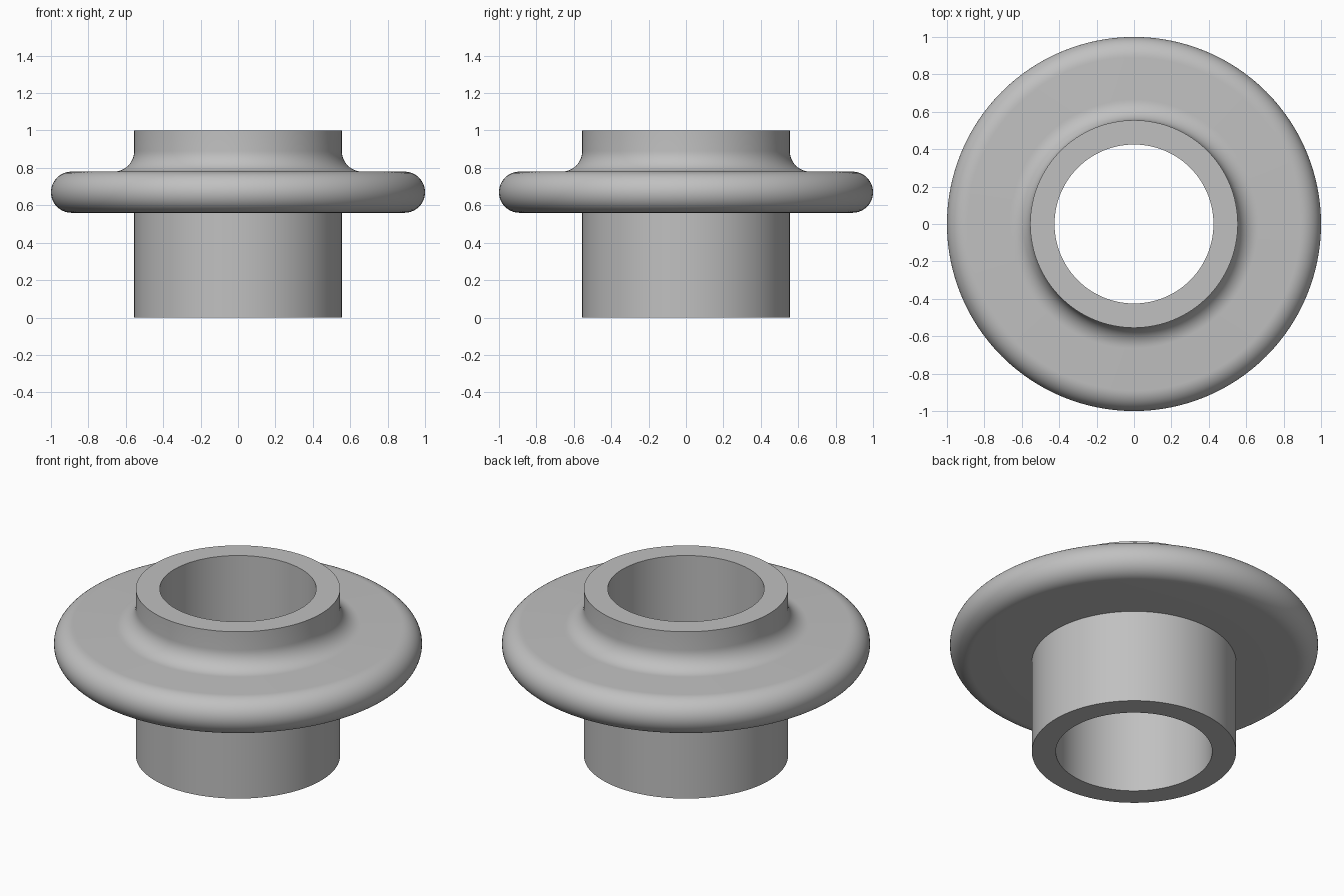
import bpy
import bmesh
from math import cos, sin, pi, radians

cube = bpy.data.objects.get("Cube")
if cube:
    bpy.data.objects.remove(cube, do_unlink=True)

BORE, TUBE, RIM = 0.425, 0.555, 1.0      # radii
FLANGE_LOW, FLANGE_TOP, HEIGHT = 0.56, 0.78, 1.0
ROUND = (FLANGE_TOP - FLANGE_LOW) / 2    # rim and fillet radius
SIDES = 128


def arc(r, z, radius, start, end, steps):
    """Points of an arc in the radius/height plane, angles in degrees."""
    angles = [radians(start + (end - start) * i / steps) for i in range(steps + 1)]
    return [(r + radius * cos(a), z + radius * sin(a)) for a in angles]


# Cross-section: bore, lower sleeve, rounded flange, fillet, upper collar
profile = [(BORE, 0), (TUBE, 0), (TUBE, FLANGE_LOW)]
profile += arc(RIM - ROUND, FLANGE_LOW + ROUND, ROUND, -90, 90, 24)
profile += arc(TUBE + ROUND, FLANGE_TOP + ROUND, ROUND, 270, 180, 12)
profile += [(TUBE, HEIGHT), (BORE, HEIGHT)]

# Revolve the closed cross-section around z
bm = bmesh.new()
rings = []
for i in range(SIDES):
    a = 2 * pi * i / SIDES
    rings.append([bm.verts.new((r * cos(a), r * sin(a), z)) for r, z in profile])
for i, ring in enumerate(rings):
    after = rings[(i + 1) % SIDES]
    for j in range(len(profile)):
        k = (j + 1) % len(profile)
        bm.faces.new((ring[j], after[j], after[k], ring[k]))
bmesh.ops.recalc_face_normals(bm, faces=bm.faces)
mesh = bpy.data.meshes.new("flanged_bushing")
bm.to_mesh(mesh)
bm.free()

# Plain grey material
grey = bpy.data.materials.new("light grey")
grey.use_nodes = True
colour = (0.53, 0.53, 0.53, 1)
grey.diffuse_color = colour
grey.node_tree.nodes["Principled BSDF"].inputs["Base Color"].default_value = colour
mesh.materials.append(grey)

bushing = bpy.data.objects.new("flanged_bushing", mesh)
bpy.context.collection.objects.link(bushing)
bpy.ops.object.select_all(action='DESELECT')
bushing.select_set(True)
bpy.context.view_layer.objects.active = bushing
bpy.ops.object.shade_smooth_by_angle(angle=radians(30))
